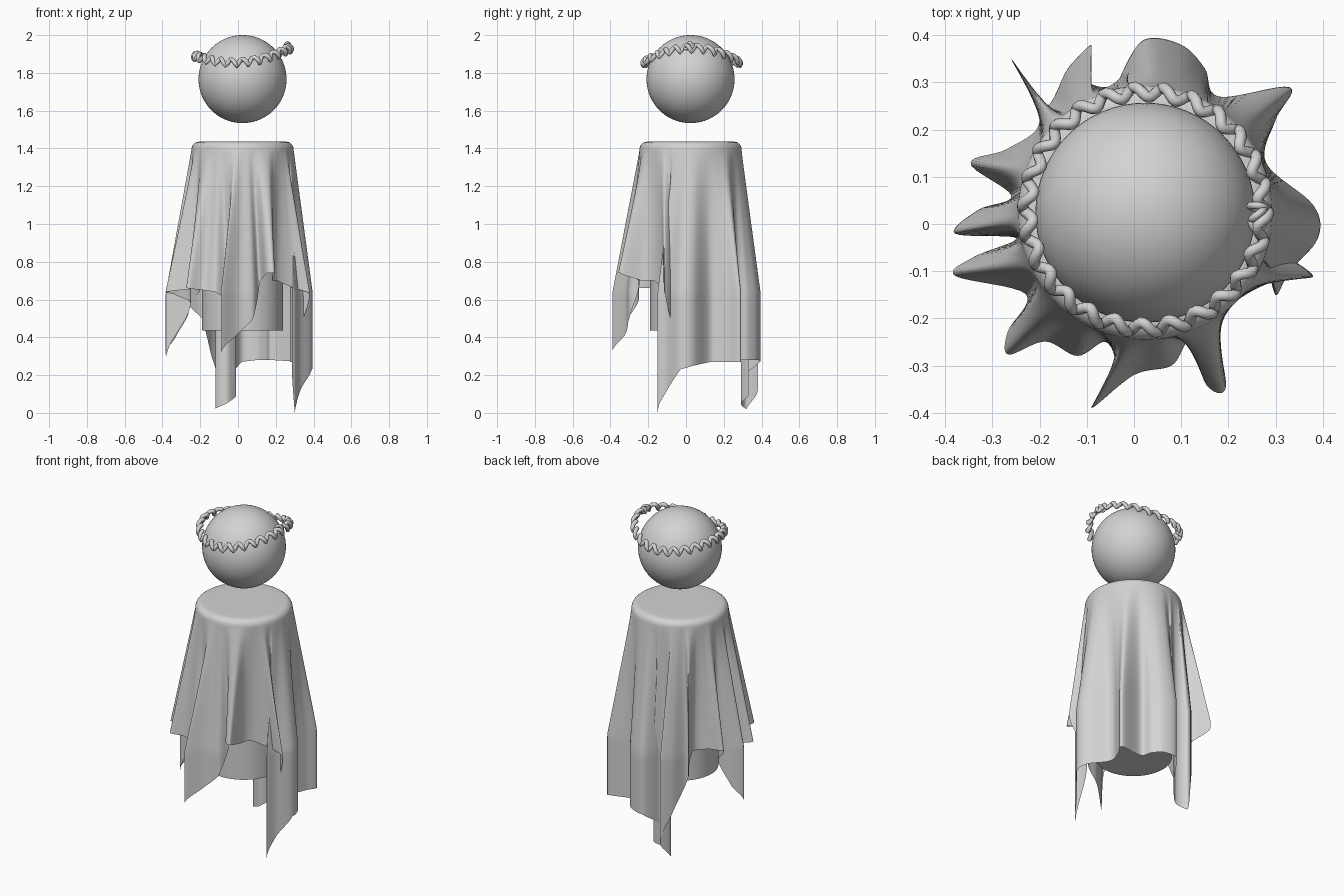
import bpy, bmesh
from math import sin, cos, pi, radians, atan2, hypot, remainder

cube = bpy.data.objects.get("Cube")
if cube:
    bpy.data.objects.remove(cube, do_unlink=True)

AXIS = 0.024

grey = bpy.data.materials.new("light grey")
grey.use_nodes = True
grey.diffuse_color = (0.65, 0.65, 0.65, 1)
grey.node_tree.nodes["Principled BSDF"].inputs["Base Color"].default_value = (0.65, 0.65, 0.65, 1)


def finish(obj, name, smooth_angle):
    obj.name = name
    obj.data.materials.append(grey)
    bpy.ops.object.select_all(action='DESELECT')
    obj.select_set(True)
    bpy.context.view_layer.objects.active = obj
    bpy.ops.object.shade_smooth_by_angle(angle=radians(smooth_angle))


# Floating ball
bpy.ops.mesh.primitive_uv_sphere_add(segments=64, ring_count=40, radius=0.233,
                                     location=(AXIS, AXIS, 1.767))
finish(bpy.context.object, "ball", 30)

# Pedestal under the cloth
bpy.ops.mesh.primitive_cylinder_add(vertices=64, radius=0.214, depth=0.985,
                                    location=(AXIS, AXIS, 0.928))
finish(bpy.context.object, "pedestal", 30)

# Cloth hem in hundredths: crests, valleys and the four hanging corners
HEM = [(39, -3, 23), (38, 4, 25), (28, 13, 27), (30, 22, 27), (33, 29, 27),
       (18, 27, 28), (15, 33, 28), (10, 38, 28), (2, 39, 27), (-3, 31, 20),
       (-1, 33, 9), (-6, 29, 5), (-12, 32, 2), (-9, 38, 12), (-14, 33, 30),
       (-19, 25, 50), (-26, 35, 58), (-20, 22, 65), (-27, 16, 66),
       (-35, 13, 66), (-26, 6, 55), (-33, 3, 40), (-38, -2, 30),
       (-25, -3, 58), (-34, -7, 63), (-38, -11, 64), (-23, -15, 66),
       (-27, -23, 66), (-27, -28, 66), (-19, -25, 65), (-12, -28, 64),
       (-6, -25, 60), (-4, -31, 50), (-9, -39, 32), (0, -32, 42),
       (8, -30, 50), (12, -25, 70), (16, -36, 74), (20, -37, 74),
       (18, -24, 70), (21, -17, 70), (30, -12, 66), (38, -11, 63),
       (29, -6, 35), (30, -15, 0), (33, -10, 12)]
COUNT = len(HEM)
SUB = 8

# Unwrapped hem angles, then averaged so that folds share the rim evenly
angles = [atan2(HEM[0][1] / 100 - AXIS, HEM[0][0] / 100 - AXIS)]
for x, y, z in HEM[1:]:
    a = atan2(y / 100 - AXIS, x / 100 - AXIS)
    angles.append(angles[-1] + remainder(a - angles[-1], 2 * pi))


def rim_angle(i):
    near = range(i - 3, i + 4)
    return sum(angles[k % COUNT] + 2 * pi * (k // COUNT) for k in near) / len(near)


def spline(p, q, r, s, t):
    return q + t * (r - p + t * (2 * p - 5 * q + 4 * r - s + t * (3 * (q - r) + s - p))) / 2


def hem_at(i, t):
    """Hem position and the rim angle it hangs from."""
    pts = [HEM[k % COUNT] for k in range(i - 1, i + 3)]
    x, y = (spline(*[p[axis] / 100 for p in pts], t) for axis in (0, 1))
    z = (pts[1][2] * (1 - t) + pts[2][2] * t) / 100
    return x - AXIS, y - AXIS, z, spline(*[rim_angle(k) for k in range(i - 1, i + 3)], t)


def cloth_point(row, hem):
    """Flat top, rounded rim, then straight drape widening into the folds."""
    hx, hy, low, a = hem
    if row < TOP:
        r, z = 0.23 * (row + 1) / TOP, 1.436
    elif row < TOP + RIM:
        t = pi / 2 * (row - TOP + 1) / RIM
        r, z = 0.23 + 0.04 * sin(t), 1.396 + 0.04 * cos(t)
    else:
        z = 1.396 + (low - 1.396) * (row - TOP - RIM + 1) / DRAPE
        fall = min(1, (1.396 - z) / 0.76)
        x = 0.27 * cos(a) * (1 - fall) + hx * fall
        y = 0.27 * sin(a) * (1 - fall) + hy * fall
        push = max(1, 0.232 / hypot(x, y))
        return AXIS + x * push, AXIS + y * push, z
    return AXIS + r * cos(a), AXIS + r * sin(a), z


TOP, RIM, DRAPE = 5, 6, 48
hems = [hem_at(i, s / SUB) for i in range(COUNT) for s in range(SUB)]
bm = bmesh.new()
centre = bm.verts.new((AXIS, AXIS, 1.436))
rings = [[bm.verts.new(cloth_point(row, hem)) for hem in hems]
         for row in range(TOP + RIM + DRAPE)]
for i in range(len(hems)):
    j = (i + 1) % len(hems)
    bm.faces.new((centre, rings[0][i], rings[0][j]))
    for up, down in zip(rings, rings[1:]):
        bm.faces.new((up[i], down[i], down[j], up[j]))
mesh = bpy.data.meshes.new("draped_cloth")
bm.to_mesh(mesh)
bm.free()
cloth = bpy.data.objects.new("draped_cloth", mesh)
bpy.context.collection.objects.link(cloth)
finish(cloth, "draped_cloth", 60)

# Crown: closed zigzag vine on a saddle-shaped ring, with drooping points
WAVES = 26
curve = bpy.data.curves.new("crown_vine", 'CURVE')
curve.dimensions = '3D'
curve.bevel_depth = 0.012
curve.bevel_resolution = 2
path = curve.splines.new('POLY')
path.points.add(WAVES * 12 - 1)
path.use_cyclic_u = True
for i, p in enumerate(path.points):
    a = 2 * pi * i / len(path.points)
    w = WAVES * a
    r = 0.25 + 0.011 * cos(w + 0.8)
    z = 1.88 + 0.02 * cos(a) + 0.027 * cos(2 * a) + 0.035 * abs(sin(w / 2)) - 0.015
    p.co = (AXIS + r * cos(a), AXIS + 0.006 + r * sin(a), z, 1)
crown = bpy.data.objects.new("crown_vine", curve)
bpy.context.collection.objects.link(crown)
bpy.ops.object.select_all(action='DESELECT')
crown.select_set(True)
bpy.context.view_layer.objects.active = crown
bpy.ops.object.convert(target='MESH')
finish(bpy.context.object, "crown_vine", 60)

# Small knot on the crown's left side
for k in range(3):
    bpy.ops.mesh.primitive_torus_add(
        major_segments=20, minor_segments=8, major_radius=0.016, minor_radius=0.008,
        location=(0.262, 0.02 + 0.016 * (k - 1), 1.936 + 0.008 * (k % 2)),
        rotation=(0.9 * k, 0.6 + k, 0))
    finish(bpy.context.object, "crown_knot", 60)
